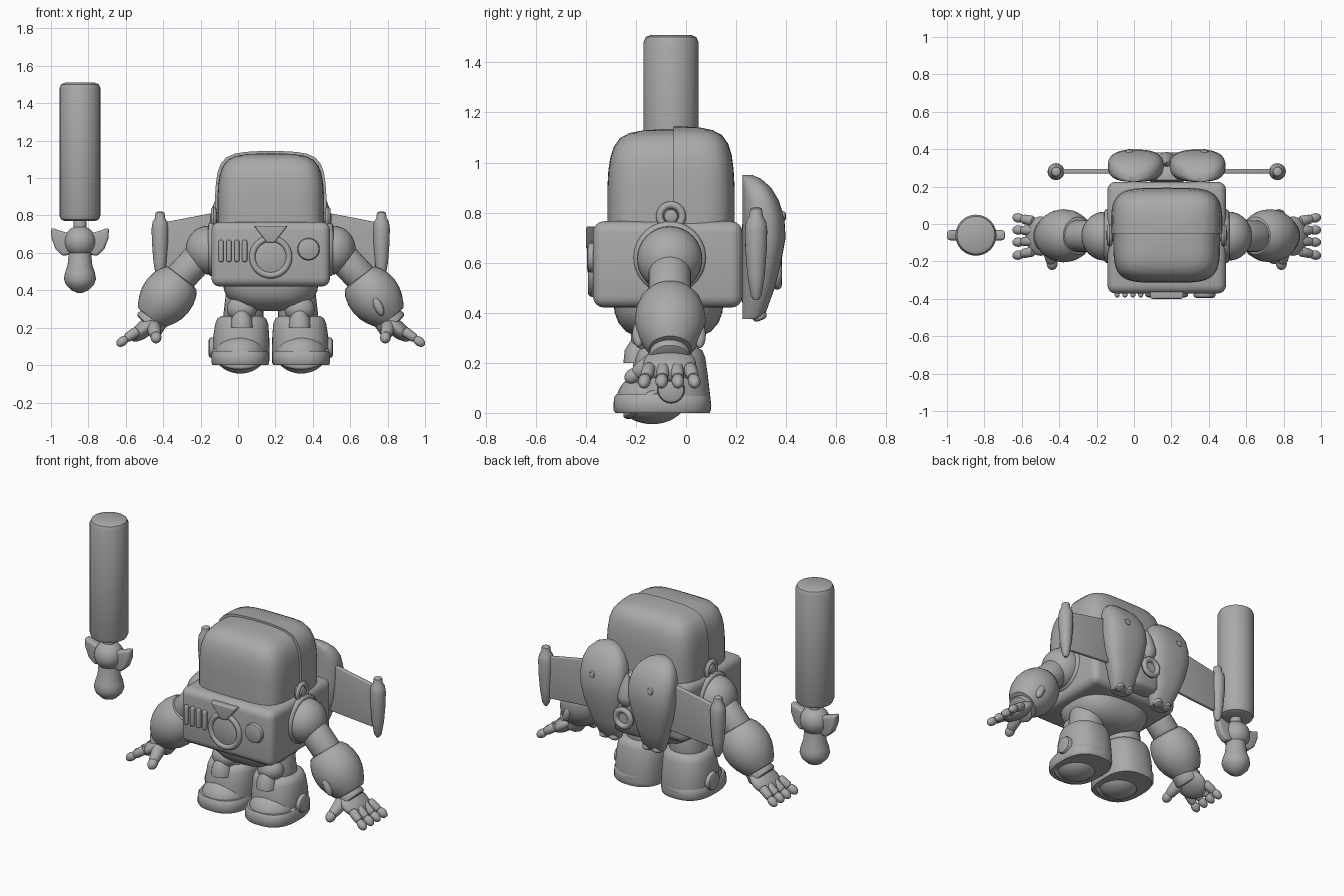
import bpy, bmesh, math
from mathutils import Vector, Matrix

cube = bpy.data.objects.get("Cube")
if cube:
    bpy.data.objects.remove(cube, do_unlink=True)

grey = bpy.data.materials.new("plain grey")
grey.use_nodes = True
TONE = (0.4, 0.4, 0.4, 1)
grey.diffuse_color = TONE
grey.node_tree.nodes["Principled BSDF"].inputs["Base Color"].default_value = TONE
MID = 0.175                      # body centre line


def finish(name, bm, bevel=0, angle=35):
    bmesh.ops.recalc_face_normals(bm, faces=bm.faces)
    mesh = bpy.data.meshes.new(name)
    bm.to_mesh(mesh)
    bm.free()
    ob = bpy.data.objects.new(name, mesh)
    bpy.context.collection.objects.link(ob)
    mesh.materials.append(grey)
    bpy.ops.object.select_all(action='DESELECT')
    bpy.context.view_layer.objects.active = ob
    ob.select_set(True)
    if bevel:
        mod = ob.modifiers.new("round", 'BEVEL')
        mod.width, mod.segments, mod.limit_method = bevel, 4, 'ANGLE'
        bpy.ops.object.modifier_apply(modifier="round")
    bpy.ops.object.shade_smooth_by_angle(angle=math.radians(angle))
    return ob


def at(side, x, y, z):
    return Vector((MID + side * x, y, z))


def box(name, loc, size, bevel):
    bm = bmesh.new()
    bmesh.ops.create_cube(bm, size=1, matrix=Matrix.Translation(loc) @ Matrix.Diagonal((*size, 1)))
    return finish(name, bm, bevel)


def ball(name, loc, radii, axis=(0, 0, 1)):
    turn = Vector(axis).to_track_quat('Z', 'Y').to_matrix().to_4x4()
    bm = bmesh.new()
    bmesh.ops.create_uvsphere(bm, u_segments=32, v_segments=20, radius=1,
                              matrix=Matrix.Translation(loc) @ turn @ Matrix.Diagonal((*radii, 1)))
    return finish(name, bm)


def lathe(name, start, axis, profile, steps=32):
    """Spin (radius, distance) pairs round an axis."""
    turn = Vector(axis).to_track_quat('Z', 'Y').to_matrix().to_4x4()
    bm = bmesh.new()
    rings = [[bm.verts.new((r * math.cos(k * math.tau / steps), r * math.sin(k * math.tau / steps), d))
              for k in range(steps)] for r, d in profile]
    skin(bm, rings)
    bmesh.ops.transform(bm, matrix=Matrix.Translation(start) @ turn, verts=bm.verts)
    return finish(name, bm)


def skin(bm, rings):
    for low, high in zip(rings, rings[1:]):
        for k in range(len(low)):
            j = (k + 1) % len(low)
            bm.faces.new((low[k], low[j], high[j], high[k]))
    bm.faces.new(rings[0])
    bm.faces.new(rings[-1])


def rod(name, a, b, r1, r2=None, bevel=0.015):
    r2 = r1 if r2 is None else r2
    d = (b - a).length
    e = min(bevel, r1, r2)
    return lathe(name, a, b - a, [(r1 - e, 0), (r1 - e * .3, e * .3), (r1, e),
                                  (r2, d - e), (r2 - e * .3, d - e * .3), (r2 - e, d)], 24)


def loft(name, levels, power=4, cut=None):
    """Stack rounded-square rings given as (z, x, y, half width, half depth)."""
    bm = bmesh.new()
    rings = []
    for z, x, y, hx, hy in levels:
        ring = []
        for k in range(48):
            c, s = math.cos(k * math.tau / 48), math.sin(k * math.tau / 48)
            ring.append(bm.verts.new((x + hx * math.copysign(abs(c) ** (2 / power), c),
                                      y + hy * math.copysign(abs(s) ** (2 / power), s), z)))
        rings.append(ring)
    skin(bm, rings)
    if cut is not None:
        res = bmesh.ops.bisect_plane(bm, geom=bm.verts[:] + bm.edges[:] + bm.faces[:],
                                     plane_co=(0, cut, 0), plane_no=(0, 1, 0), clear_inner=True)
        bmesh.ops.edgeloop_fill(bm, edges=[e for e in res["geom_cut"] if isinstance(e, bmesh.types.BMEdge)])
    return finish(name, bm, angle=50)


def prism(name, points, push, bevel):
    bm = bmesh.new()
    face = bm.faces.new([bm.verts.new(p) for p in points])
    res = bmesh.ops.extrude_face_region(bm, geom=[face])
    bmesh.ops.translate(bm, vec=push, verts=[v for v in res["geom"] if isinstance(v, bmesh.types.BMVert)])
    return finish(name, bm, bevel)


def ring(name, loc, axis, major, minor):
    prof = [(major + minor * math.cos(a), minor * math.sin(a))
            for a in (k * math.tau / 12 for k in range(13))]
    return lathe(name, loc, axis, prof, 40)


# Head: visor with a slightly larger hood over its back half
dome = [(.75, 1), (.9, 1), (.97, .985), (1.03, .955), (1.075, .9), (1.11, .8), (1.13, .65), (1.14, .45), (1.145, .15)]
loft("visor", [(z - .012 * (z > 1), MID, -.06, .285 * s, .254 * s) for z, s in dome], 4.5)
loft("hood", [(z, MID, -.06, .298 * s, .254 * s) for z, s in dome], 4.5, cut=-.05)

# Torso
box("torso", (MID, -.073, .593), (.635, .597, .345), .045)
loft("belly", [(.29, MID, -.07, .06, .06), (.3, MID, -.07, .13, .12), (.325, MID, -.07, .19, .17),
               (.36, MID, -.07, .23, .2), (.4, MID, -.07, .25, .215), (.44, MID, -.07, .255, .22)], 2.6)
for k in range(4):
    box("chest_vent", (-.09 + .042 * k, -.375, .61), (.027, .035, .12), .012)
ring("chest_ring", (MID, -.375, .578), (0, 1, 0), .098, .017)
rod("chest_dial", Vector((MID, -.36, .578)), Vector((MID, -.38, .578)), .095)
prism("chest_wedge", [at(1, -.09, -.4, .745), at(1, .09, -.4, .745), at(1, .02, -.4, .655), at(1, -.02, -.4, .655)],
      (0, .05, 0), .008)
rod("chest_knob", Vector((.377, -.35, .62)), Vector((.377, -.395, .62)), .06)

for s in (1, -1):
    # Ear discs and shoulders
    ring("ear_ring", at(s, .305, -.06, .785), (s, 0, 0), .045, .015)
    rod("ear_disc", at(s, .26, -.06, .785), at(s, .325, -.06, .785), .03)
    ring("shoulder_ring", at(s, .315, -.065, .62), (s, 0, 0), .125, .02)
    ball("shoulder", at(s, .335, -.065, .615), (.13, .13, .12), (s, 0, 0))

    # Arms
    rod("upper_arm", at(s, .36, -.065, .6), at(s, .5, -.065, .45), .085)
    rod("elbow", at(s, .47, -.065, .48), at(s, .54, -.065, .38), .065)
    along = Vector((s * .6, 0, -.75))
    lathe("forearm", at(s, .475, -.063, .465), along,
          [(.06, -.012), (.1, 0), (.122, .03), (.137, .075), (.142, .125), (.136, .17), (.122, .21), (.1, .25), (.085, .27), (.06, .272)])
    tip = Vector((s * .07, -.02, -.08))
    if s > 0:
        ball("forearm_spike", at(s, .575, -.19, .315), (.024, .024, .055), (-.4, 0, .9))
        ball("forearm_spike", at(s, .6, .055, .31), (.024, .024, .055), (-.4, 0, .9))
    else:
        ball("forearm_plate", at(s, .63, -.06, .41), (.045, .04, .09), along)

    # Hands
    ball("palm", at(s, .675, -.065, .195), (.105, .045, .095), (s * .75, 0, -.6))
    rod("wrist", at(s, .6, -.065, .27), at(s, .66, -.065, .21), .075, .085)
    for y, spread in ((-.145, -.03), (-.09, -.01), (-.036, .005), (.015, .025)):
        a, b = at(s, .71, y, .185), at(s, .775, y + spread * .5, .14)
        c = b + Vector((s * .03, spread * .2, -.022))
        rod("finger", a, b, .027, .025)
        ball("fingertip", c - Vector((s * .012, 0, -.009)), (.025, .025, .036), c - b)
    rod("thumb", at(s, .63, -.12, .21), at(s, .615, -.205, .155), .04, .03)
    ball("thumb_tip", at(s, .613, -.212, .148), (.029, .029, .036), (0, -.8, -.6))

    # Legs and boots
    rod("thigh", at(s, .15, -.065, .2), at(s, .135, -.065, .43), .11, .1)
    ball("knee", at(s, .155, -.15, .3), (.08, .07, .07))
    lathe("knee_point", at(s, .155, -.19, .2), (0, 0, 1), [(.06, 0), (.055, .05), (.03, .09), (.003, .115)], 16)
    loft("boot", [(.0, MID + s * .158, -.065, .145, .16), (.03, MID + s * .158, -.065, .152, .166),
                  (.15, MID + s * .158, -.065, .15, .152), (.22, MID + s * .155, -.065, .142, .142),
                  (.25, MID + s * .155, -.065, .13, .13), (.262, MID + s * .155, -.065, .11, .11)], 2.4)
    loft("sole", [(0, MID + s * .163, -.095, .148, .187), (.012, MID + s * .163, -.095, .155, .195),
                  (.06, MID + s * .163, -.095, .155, .193), (.075, MID + s * .163, -.095, .145, .183)], 2.6)
    ball("toe_cap", at(s, .163, -.135, .06), (.135, .14, .105))
    ball("toe_band", at(s, .163, -.15, .06), (.15, .125, .04), (0, -.5, .62))
    rod("ankle_disc", at(s, .25, -.06, .093), at(s, .332, -.06, .093), .055)

    # Backpack pods
    loft("jet_pod", [(z, MID + s * x, (.225 + back) / 2, w, (back - .225) / 2) for z, x, w, back in
                     ((.375, .15, .06, .3), (.39, .15, .07, .315), (.5, .16, .1, .355), (.6, .165, .13, .38),
                      (.7, .165, .148, .398), (.78, .165, .15, .393), (.85, .17, .14, .37), (.9, .175, .115, .34),
                      (.935, .18, .075, .3), (.95, .18, .025, .265))], 2.6)
    rod("pod_button", at(s, .2, .36, .785), at(s, .2, .4, .785), .022)
    for x in (.115, .18):
        rod("pod_jet", at(s, x, .28, .42), at(s, x, .3, .37), .03)

    # Wings
    prism("wing", [at(s, .25, .27, .825), at(s, .56, .27, .765), at(s, .56, .27, .505), at(s, .25, .27, .53)],
          (0, .025, 0), .006)
    lathe("wing_tip", at(s, .592, .28, .45), (0, 0, 1),
          [(.01, .0), (.022, .02), (.035, .1), (.043, .2), (.045, .28), (.04, .315), (.028, .335), (.024, .365), (.01, .372)], 24)

# Backpack middle
loft("pack_middle", [(.44, MID, .27, .09, .045), (.46, MID, .275, .11, .06), (.6, MID, .285, .12, .07),
                     (.76, MID, .28, .12, .055), (.8, MID, .265, .1, .03)], 3)
ring("pack_nozzle", (MID, .365, .56), (0, 1, 0), .05, .018)
rod("pack_nozzle_core", Vector((MID, .3, .56)), Vector((MID, .36, .56)), .05)
lathe("pack_crest", (MID, .33, .63), (0, 0, 1), [(.03, 0), (.052, .03), (.055, .06), (.035, .13), (.003, .2)], 20)

# Separate baton with a winged hilt
HX, HY = -.845, -.06
rod("blade", Vector((HX, HY, .77)), Vector((HX, HY, 1.51)), .11, bevel=.03)
rod("blade_neck", Vector((HX, HY, .7)), Vector((HX, HY, .78)), .035)
ball("hilt_ball", (HX, HY, .66), (.085, .085, .085))
for s in (1, -1):
    outline = [(.03, .7), (.08, .71), (.155, .735), (.153, .68), (.13, .62), (.09, .582), (.03, .6)]
    prism("hilt_wing", [(HX + s * x, HY - .027, z) for x, z in outline], (0, .054, 0), .015)
lathe("grip", (HX, HY, .385), (0, 0, 1),
      [(.01, 0), (.045, .015), (.075, .045), (.086, .075), (.08, .11), (.066, .15), (.06, .21), (.05, .25)])
